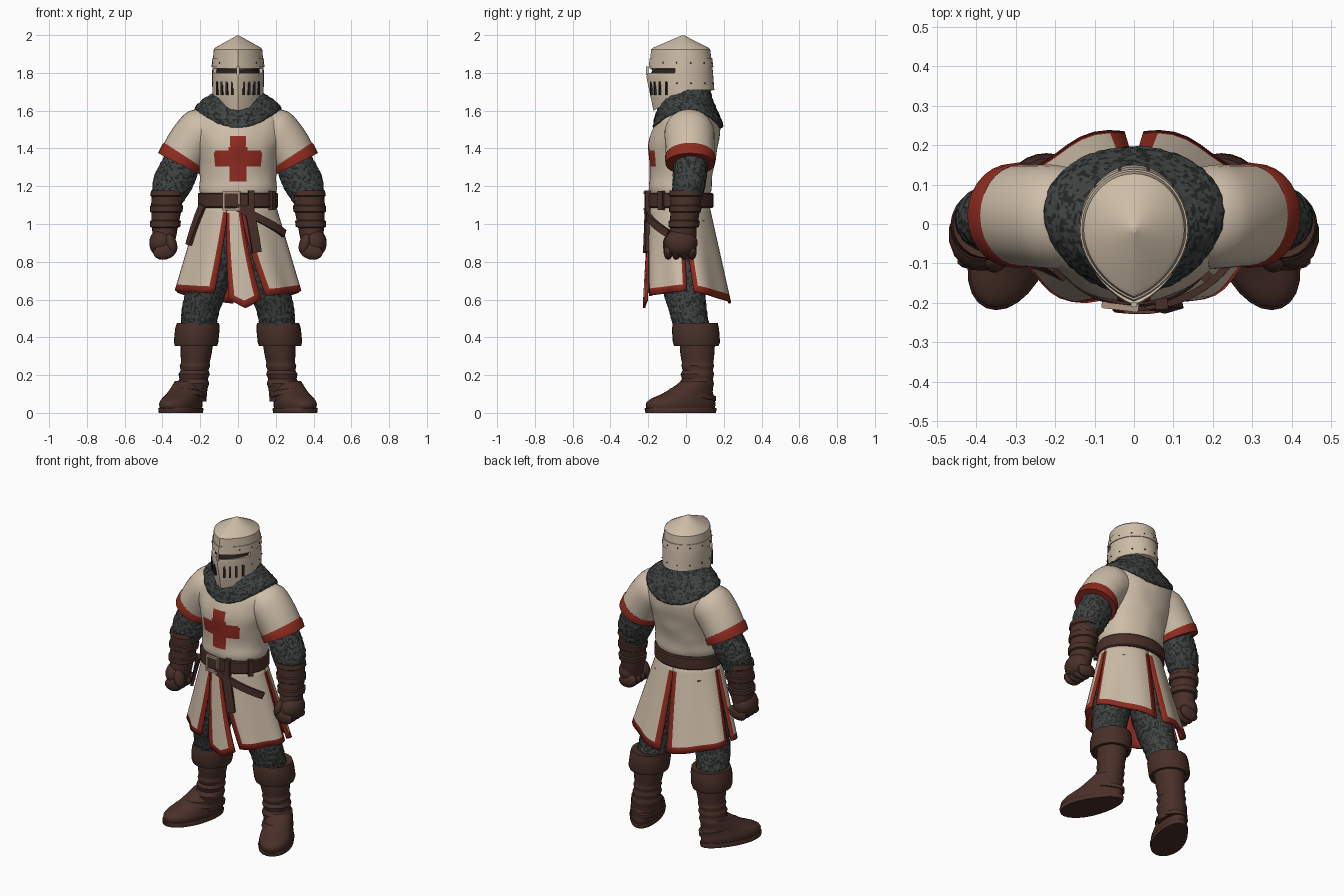
import bpy, bmesh, math
from math import sin, cos, radians, pi
from mathutils import Vector, Matrix, noise

if "Cube" in bpy.data.objects:
    bpy.data.objects.remove(bpy.data.objects["Cube"])


def mat(name, r, g, b):
    m = bpy.data.materials.new(name)
    m.diffuse_color = (r, g, b, 1)
    m.use_nodes = True
    m.node_tree.nodes["Principled BSDF"].inputs["Base Color"].default_value = m.diffuse_color
    return m


CREAM = mat("cream cloth", .62, .515, .395)
STEEL = mat("pale steel", .61, .505, .385)
RED = mat("red trim", .27, .024, .014)
BROWN = mat("brown leather", .066, .029, .021)
MAIL = mat("mail light", .050, .058, .055)
MAILDARK = mat("mail dark", .018, .020, .020)
BLACK = mat("slot dark", .022, .018, .016)
BUCKLE = mat("buckle metal", .42, .30, .23)


def finish(bm, name, mats, mirror=False, angle=40, recalc=True):
    if recalc:
        bmesh.ops.recalc_face_normals(bm, faces=bm.faces)
    me = bpy.data.meshes.new(name)
    bm.to_mesh(me)
    bm.free()
    for m in mats:
        me.materials.append(m)
    me.shade_smooth()
    me.set_sharp_from_angle(angle=radians(angle))
    ob = bpy.data.objects.new(name, me)
    bpy.context.collection.objects.link(ob)
    if mirror:
        ob.modifiers.new("mirror", 'MIRROR').use_mirror_merge = False
    return ob


def refine(rings, k):
    """Smoothly interpolate ring parameters, k steps per span."""
    out = []
    for i in range(len(rings) - 1):
        p = [rings[max(0, min(len(rings) - 1, i + d))] for d in (-1, 0, 1, 2)]
        for j in range(k):
            t = j / k
            out.append([b + .5 * t * (c - a + t * (2 * a - 5 * b + 4 * c - d + t * (3 * (b - c) + d - a)))
                        for a, b, c, d in zip(*p)])
    return out + [rings[-1]]


def loft(name, rings, mats, n=24, k=1, paint=None, warp=None, mirror=False, angle=40):
    """Rings: x, y, z, rx, ry, tilt, yaw, egg (wider toward -y)."""
    rings = refine([tuple(r) + (0,) * (8 - len(r)) for r in rings], k)
    bm = bmesh.new()
    grid = []
    for x, y, z, rx, ry, tilt, yaw, egg in rings:
        m = Matrix.Translation((x, y, z)) @ Matrix.Rotation(radians(yaw), 4, 'Z') @ Matrix.Rotation(-radians(tilt), 4, 'Y')
        row = []
        for j in range(n):
            a = 2 * pi * j / n
            p = m @ Vector((rx * cos(a) * (1 - egg * sin(a)), ry * sin(a), 0))
            row.append(bm.verts.new(warp(p, a) if warp else p))
        grid.append(row)
    for i in range(len(grid) - 1):
        for j in range(n):
            q = (j + 1) % n
            f = bm.faces.new((grid[i][j], grid[i][q], grid[i + 1][q], grid[i + 1][j]))
            if paint:
                f.material_index = paint(f.calc_center_median(), i)
    for row in (grid[0], grid[-1]):
        bm.faces.new(row)
    return finish(bm, name, mats, mirror, angle)


def solids(name, parts, m, mirror=False, sphere=True):
    """Ellipsoids or boxes: (location, half sizes, euler-z, euler-y)."""
    bm = bmesh.new()
    for loc, s, rz, ry in parts:
        mx = Matrix.Translation(loc) @ Matrix.Rotation(rz, 4, 'Z') @ Matrix.Rotation(ry, 4, 'Y') @ Matrix.Diagonal((*s, 1))
        if sphere:
            bmesh.ops.create_uvsphere(bm, u_segments=14, v_segments=9, radius=1, matrix=mx)
        else:
            bmesh.ops.create_cube(bm, size=2, matrix=mx)
    return finish(bm, name, [m], mirror)


# --- chain mail: bumpy surface with mottled colour
def bump(p, a=0):
    return p + noise.noise_vector(p * 55) * .005


def mottled(c, i):
    return 1 if noise.noise(Vector((c.x * 95, c.y * 95, c.z * 70))) < -.12 else 0


CHAIN = [MAIL, MAILDARK]
loft("mail_legs", [(.10, -.01, 1.02, .10, .12), (.13, -.015, .82, .12, .12), (.165, -.01, .66, .108, .112),
                   (.198, .01, .54, .10, .10), (.21, .04, .42, .09, .095)], CHAIN, 76, 18, mottled, bump, True, 80)
loft("mail_arms", [(.26, .03, 1.44, .09, .09, 35), (.305, .025, 1.31, .10, .09, 22), (.347, .015, 1.21, .105, .088, 12),
                   (.37, .005, 1.12, .08, .075, 4)], CHAIN, 68, 18, mottled, bump, True, 80)


def drape(p, a):
    w = max(0, min(1, (1.70 - p.z) / .08))
    return bump(Vector((p.x, p.y, p.z - .09 * w * sin(a) ** 2)))


loft("mail_collar", [(0, -.01, 1.78, .10, .11), (0, 0, 1.70, .13, .13), (0, .005, 1.66, .185, .155, 0, 0, -.05),
                     (0, .01, 1.625, .222, .182, 0, 0, -.1), (0, .01, 1.60, .222, .184, 0, 0, -.1),
                     (0, .01, 1.595, .19, .15)], CHAIN, 110, 9, mottled, drape, False, 80)


# --- tunic with a painted chest cross
def cross(c, i):
    x, z = abs(c.x), abs(c.z - 1.347)
    return 1 if c.y < 0 and ((x < .043 + .045 * z and z < .122) or (z < .04 + .05 * x and x < .125)) else 0


def chest(p, a):
    return p + Vector((0, 1, 0)) * .008 * noise.noise(p * 9)


loft("tunic", [(0, -.035, 1.12, .185, .14), (0, -.03, 1.18, .205, .163), (0, -.025, 1.25, .202, .167),
               (0, -.018, 1.36, .215, .18), (0, -.008, 1.45, .24, .186), (0, .008, 1.53, .25, .172),
               (0, .02, 1.59, .22, .145), (0, .02, 1.64, .14, .11)], [CREAM, RED], 140, 10, cross, chest)
loft("sleeves", [(.13, .015, 1.50, .115, .12, 72), (.20, .018, 1.485, .128, .132, 60), (.255, .02, 1.42, .126, .13, 45),
                 (.292, .022, 1.358, .121, .128, 32)], [CREAM], 28, 3, None, None, True)
loft("sleeve_trim", [(.289, .022, 1.364, .121, .129, 33), (.294, .022, 1.355, .126, .134, 32),
                     (.311, .022, 1.318, .126, .131, 27), (.311, .022, 1.318, .105, .115, 27)],
     [RED], 28, 1, None, None, True)


# --- skirt: five flared panels with red borders and red lining
def skirt(deg, z, off=0.0):
    v = (1.12 - z) / .5
    a = radians(deg)
    return Vector(((.195 + .142 * v + off) * cos(a), -.035 + .04 * v + (.155 + .068 * v + off) * sin(a), z))


def panel(name, top, bottom, hem, tip=0.0):
    bm = bmesh.new()
    e = .19 if tip else .085
    us = [0] + [e + (1 - 2 * e) * i / 10 for i in range(11)] + [1]
    vs = [i / 8 * .93 for i in range(9)] + [1]
    grid = []
    for v in vs:
        row = []
        for u in us:
            s = max(0, (v - .12) / .88)
            a0, a1 = (t + (b - t) * s for t, b in zip(top, bottom))
            low = hem[0] + (hem[1] - hem[0]) * u - tip * (1 - abs(2 * u - 1))
            fold = .010 * v * sin(u * 3 * pi) if not tip else .008
            row.append(bm.verts.new(skirt(a0 + (a1 - a0) * u, 1.12 + (low - 1.12) * v, fold)))
        grid.append(row)
    for i in range(len(vs) - 1):
        for j in range(len(us) - 1):
            f = bm.faces.new((grid[i + 1][j], grid[i + 1][j + 1], grid[i][j + 1], grid[i][j]))
            edge = j in (0, len(us) - 2) and i > 0
            f.material_index = 1 if edge or i == len(vs) - 2 else 0
    ob = finish(bm, name, [CREAM, RED], recalc=False)
    sol = ob.modifiers.new("thickness", 'SOLIDIFY')
    sol.thickness, sol.material_offset, sol.material_offset_rim = .012, 1, 1


panel("skirt_front_middle", (-106, -85), (-98, -69), (.60, .60), .045)
panel("skirt_front_right", (-86, 5), (-64, 1), (.62, .65))
panel("skirt_front_left", (175, 255), (179, 248), (.65, .635))
panel("skirt_back_right", (5, 90), (10, 86), (.645, .58))
panel("skirt_back_left", (90, 175), (94, 170), (.58, .645))


# --- belt, buckle and hanging straps
loft("belt", [(0, -.033, 1.085, .19, .15), (0, -.033, 1.085, .207, .172), (0, -.033, 1.092, .213, .178),
              (0, -.033, 1.158, .213, .178), (0, -.033, 1.165, .207, .172), (0, -.033, 1.165, .19, .15)], [BROWN], 48)
solids("buckle", [((-.035 + dx, -.211 + .15 * max(0, -dx) - .02 * max(0, dx), 1.122 + dz), (hx, .008, hz), -.12, 0)
                  for dx, dz, hx, hz in ((-.04, 0, .007, .05), (.04, 0, .007, .05), (0, .044, .045, .007),
                                         (0, -.044, .045, .007))], BUCKLE, sphere=False)
solids("belt_loop", [((.07, -.203, 1.125), (.016, .014, .052), .1, 0), ((.18, -.13, 1.125), (.014, .014, .05), .9, 0)],
       BROWN, sphere=False)


def strap(name, path, width, m):
    bm = bmesh.new()
    pts = [skirt(d, z, .02) for d, z in path]
    rows = []
    for i, p in enumerate(pts):
        along = (pts[min(i + 1, len(pts) - 1)] - pts[max(i - 1, 0)]).normalized()
        out = Vector((p.x, p.y * 1.6, 0)).normalized()
        side = along.cross(out).normalized() * width / 2
        o = out * .009
        rows.append([bm.verts.new(q) for q in (p - side - o, p + side - o, p + side + o, p - side + o)])
    for a, b in zip(rows, rows[1:]):
        for j in range(4):
            bm.faces.new((a[j], a[(j + 1) % 4], b[(j + 1) % 4], b[j]))
    bm.faces.new(rows[0])
    bm.faces.new(rows[-1])
    finish(bm, name, [m])


strap("belt_tail", [(-76, 1.10), (-73, 1.02), (-71, .93), (-70, .85)], .05, BROWN)
strap("sling_right", [(-92 + 7 * i, 1.09 - .014 * i) for i in range(11)], .04, BROWN)
strap("sling_left", [(212, 1.10), (207, 1.04), (203, .97), (201, .89)], .04, BROWN)

# --- bracers, gloves
loft("bracers", [(.372, 0, 1.175, .07, .07), (.372, 0, 1.178, .088, .086), (.373, 0, 1.15, .092, .09),
                 (.374, 0, 1.145, .083, .082), (.378, -.003, 1.10, .082, .08), (.378, -.003, 1.095, .088, .086),
                 (.38, -.005, 1.065, .086, .084), (.38, -.005, 1.06, .078, .077), (.384, -.01, 1.02, .074, .075),
                 (.384, -.01, 1.015, .082, .083), (.386, -.012, .985, .080, .081), (.387, -.014, .98, .068, .07),
                 (.39, -.02, .93, .062, .075), (.39, -.02, .88, .05, .06)], [BROWN], 24, 1, None, None, True, 30)
solids("gloves", [((.404, -.027, .90), (.068, .088, .077), 0, 0)]
       + [((.387, -.094 + .042 * i, .855), (.064, .025, .043), 0, .25) for i in range(4)]
       + [((.352, -.088, .895), (.028, .036, .055), .3, .3)], BROWN, True)

# --- boots
loft("boot_cuffs", [(.215, .055, .40, .08, .09), (.22, .055, .355, .095, .10), (.222, .055, .355, .112, .118),
                    (.222, .055, .375, .118, .125), (.215, .05, .445, .118, .125), (.212, .05, .475, .112, .118),
                    (.212, .05, .47, .09, .095)], [BROWN], 28, 1, None, None, True)
loft("boot_shafts", [(.215, .06, .40, .088, .095), (.222, .06, .31, .082, .09), (.226, .062, .265, .076, .083),
                     (.228, .062, .25, .081, .087), (.23, .062, .225, .074, .08), (.232, .06, .205, .083, .089),
                     (.235, .06, .18, .075, .082), (.238, .055, .155, .086, .093), (.24, .055, .125, .078, .087),
                     (.242, .055, .06, .075, .085)], [BROWN], 28, 2, None, None, True)
YAW = 23


def foot(back, z, length, width, egg=.15):
    return (.296 - .39 * back, -.027 + .92 * back, z, width, length, 0, YAW, egg)


loft("boot_feet", [foot(0, .022, .193, .09), foot(0, .05, .196, .093), foot(.012, .075, .178, .088),
                   foot(.04, .102, .142, .082, .1), foot(.065, .135, .108, .077, .05), foot(.088, .17, .078, .07, 0)],
     [BROWN], 28, 3, None, None, True)
loft("boot_soles", [foot(0, 0, .199, .095), foot(0, .022, .203, .098), foot(0, .027, .20, .095)],
     [BROWN], 28, 1, None, None, True)
# instep straps: slim tilted bands hugging the foot
loft("boot_straps", [(.262, .03, .082, .07, .10, 0, YAW), (.263, .028, .084, .091, .138, 0, YAW, .1),
                     (.258, .038, .108, .086, .128, 0, YAW, .08), (.257, .04, .112, .07, .10, 0, YAW)],
     [BROWN], 28, 1, None, lambda p, a: p + Vector((0, 0, .022 * -sin(a))), True)


# --- helmet: keeled shell; level = z, half width, front depth, back depth
def helm(a, z, rx, front, back, off=0.0):
    s = sin(a)
    y = (back + off) * s if s > 0 else -(front + off) * (.72 * -s + .28 * (1 - abs(cos(a))))
    return Vector(((rx + off) * cos(a), y - .015, z))


LEVELS = [(1.71, .136, .157, .165), (1.775, .137, .194, .160), (1.80, .137, .190, .158), (1.824, .136, .178, .156),
          (1.87, .133, .174, .150), (1.925, .128, .170, .143), (1.934, .120, .158, .132), (1.998, .005, .008, .006)]
bm = bmesh.new()
N = 40
rows = []
for i, lv in enumerate(LEVELS):
    row = [helm(2 * pi * j / N, *lv) for j in range(N)]
    if i == 0:
        for p in row:
            p.z -= .11 * max(0, -p.y / .17)
    rows.append([bm.verts.new(p) for p in row])
slit = []
for i in range(len(rows) - 1):
    for j in range(N):
        q = (j + 1) % N
        f = bm.faces.new((rows[i][j], rows[i][q], rows[i + 1][q], rows[i + 1][j]))
        if i == 2 and 22 <= j <= 37:
            slit.append(f)
bm.faces.new(rows[-1])
bm.faces.new(rows[0])
bmesh.ops.recalc_face_normals(bm, faces=bm.faces)
bmesh.ops.inset_region(bm, faces=slit, thickness=.001, depth=-.018)
for f in slit:
    f.material_index = 1
finish(bm, "helmet", [STEEL, BLACK], angle=25)


def helm_band(name, levels):
    bm = bmesh.new()
    rows = [[bm.verts.new(helm(2 * pi * j / N, *lv)) for j in range(N)] for lv in levels]
    for a, b in zip(rows, rows[1:]):
        for j in range(N):
            bm.faces.new((a[j], a[(j + 1) % N], b[(j + 1) % N], b[j]))
    finish(bm, name, [STEEL], angle=25)


helm_band("brow_band", [(1.83, .136, .178, .156, -.004), (1.83, .136, .178, .156, .004),
                        (1.875, .133, .174, .150, .004), (1.875, .133, .174, .150, -.004)])
solids("nose_ridge", [((0, -.205, 1.812), (.007, .006, .022), 0, 0)], STEEL, sphere=False)
# breathing slots lie on the visor slope; rivets follow the band and lower edge
slots, rivets = [], []
for d in (-77, -65, -52, -37):
    a = radians(d)
    lo, hi = helm(a, 1.70, .1365, .157 + .037 * .55, .1625, .001), helm(a, 1.752, .137, .187, .161, .001)
    lo.z = 1.685
    slots.append(((lo + hi) / 2, (.006, .005, .036), math.atan2(cos(a) * .19, -sin(a) * .137) * .75, 0))
solids("visor_slots", slots, BLACK, True, sphere=False)
for d in (-45, -15, 15, 45, 75):
    rivets.append((helm(radians(d), 1.853, .1345, .176, .153, .004), (.004,) * 3, 0, 0))
    if d > -30:
        rivets.append((helm(radians(d), 1.745, .137, .17, .162, .001), (.004,) * 3, 0, 0))
solids("rivets", rivets, BROWN, True)
